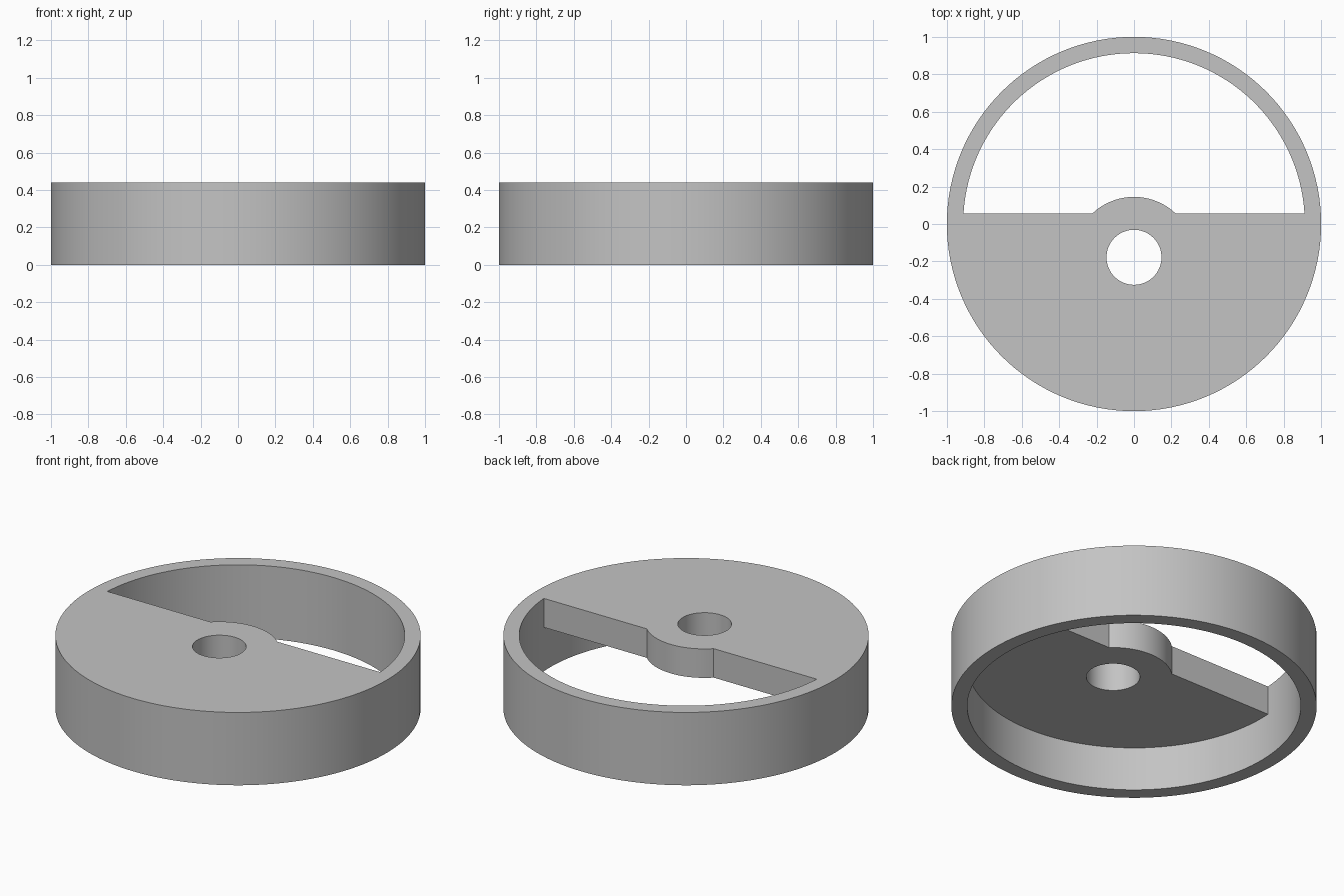
import bpy, bmesh
from math import asin, cos, sin, pi, radians

cube = bpy.data.objects.get("Cube")
if cube:
    bpy.data.objects.remove(cube)

HEIGHT, WEB_Z = 0.44, 0.265            # rim height, underside of the web
R_OUT, R_IN = 1.0, 0.913               # rim radii
EDGE_Y = 0.055                         # straight edge of the web
HUB_Y, R_HUB, R_BORE = -0.178, 0.323, 0.147


def arc(radius, start, end, steps, cy=0.0):
    """Points along a circular arc, both ends included."""
    return [(radius * cos(start + (end - start) * i / steps),
             cy + radius * sin(start + (end - start) * i / steps))
            for i in range(steps + 1)]


# Plan curves
a = asin(EDGE_Y / R_IN)
h = asin((EDGE_Y - HUB_Y) / R_HUB)
outer = arc(R_OUT, 0, 2 * pi, 128)
bore = arc(R_BORE, 0, 2 * pi, 64, HUB_Y)
back_arc = arc(R_IN, a, pi - a, 64)
front_arc = arc(R_IN, pi - a, 2 * pi + a, 64)
hub_arc = arc(R_HUB, pi - h, h, 24, HUB_Y)
web_edge = [back_arc[-1]] + hub_arc + [back_arc[0]]

bm = bmesh.new()
cache = {}


def vert(p, z):
    """Vertex shared between neighbouring faces."""
    key = (round(p[0], 5) + 0.0, round(p[1], 5) + 0.0, z)
    if key not in cache:
        cache[key] = bm.verts.new(key)
    return cache[key]


def wall(path, z0, z1):
    for p, q in zip(path, path[1:]):
        bm.faces.new((vert(p, z0), vert(q, z0), vert(q, z1), vert(p, z1)))


def fill(paths, z):
    """Flat face bounded by the paths, with inner loops left open."""
    edges = []
    for path in paths:
        for p, q in zip(path, path[1:]):
            pair = (vert(p, z), vert(q, z))
            edges.append(bm.edges.get(pair) or bm.edges.new(pair))
    bmesh.ops.triangle_fill(bm, edges=edges, use_beauty=True)


# Rim, web edge with hub bulge, and bore walls
wall(outer, 0.0, HEIGHT)
for path in (back_arc, front_arc):
    wall(path, 0.0, WEB_Z)
for path in (back_arc, web_edge, bore):
    wall(path, WEB_Z, HEIGHT)

# Top, web underside and rim foot
fill((outer, back_arc, web_edge, bore), HEIGHT)
fill((front_arc, web_edge, bore), WEB_Z)
fill((outer, back_arc, front_arc), 0.0)
bmesh.ops.recalc_face_normals(bm, faces=bm.faces)

mesh = bpy.data.meshes.new("rim_and_web")
bm.to_mesh(mesh)
bm.free()
wheel = bpy.data.objects.new("rim_and_web", mesh)
bpy.context.collection.objects.link(wheel)

# Plain grey material
grey = bpy.data.materials.new("light_grey")
grey.use_nodes = True
colour = (0.55, 0.55, 0.55, 1.0)
grey.diffuse_color = colour
grey.node_tree.nodes["Principled BSDF"].inputs["Base Color"].default_value = colour
mesh.materials.append(grey)

bpy.ops.object.select_all(action="DESELECT")
wheel.select_set(True)
bpy.context.view_layer.objects.active = wheel
bpy.ops.object.shade_smooth_by_angle(angle=radians(30))
